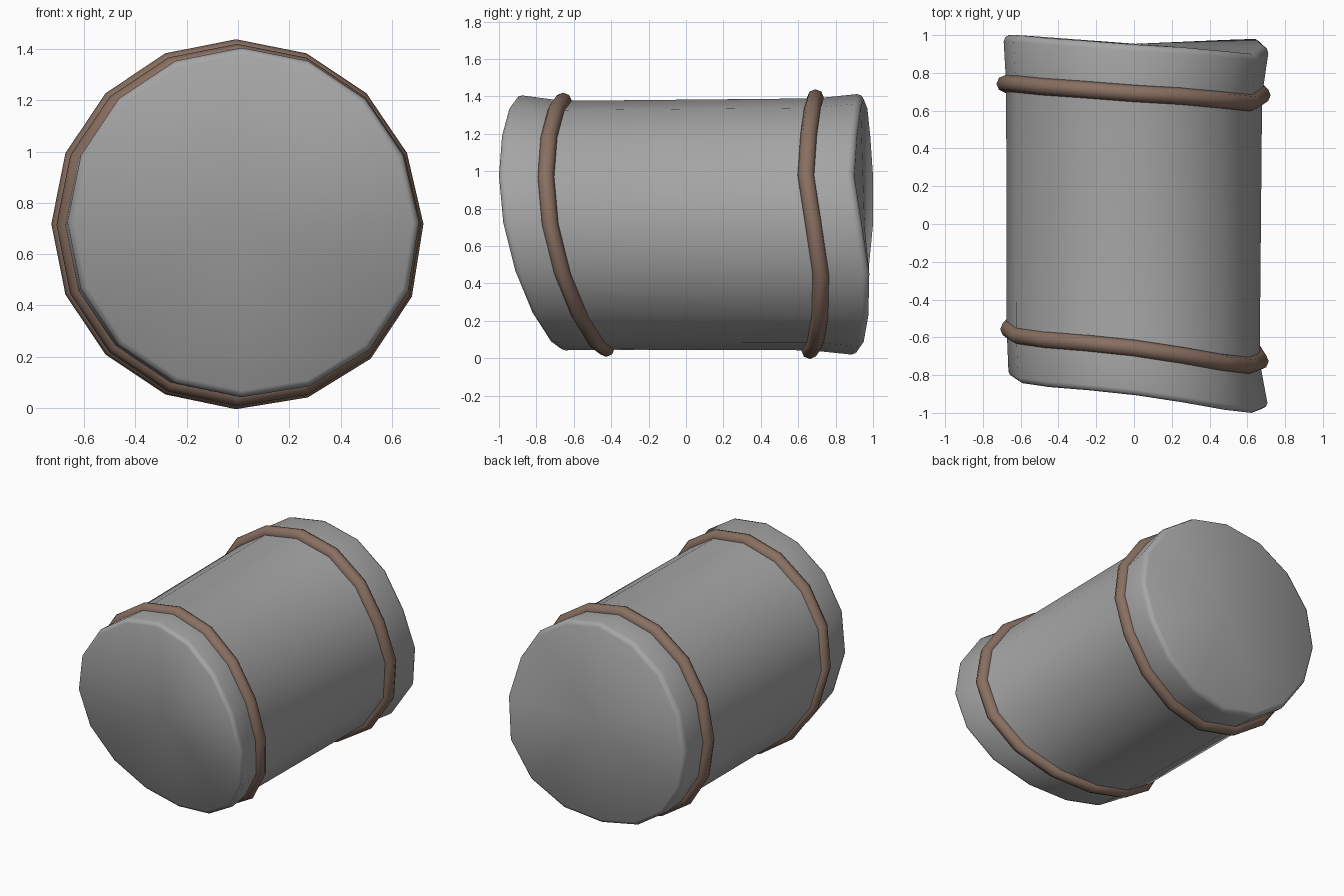
import bpy, bmesh, math
from mathutils import Vector

SIDES = 16
ANGLES = [math.tau * i / SIDES for i in range(SIDES)]

cube = bpy.data.objects.get("Cube")
if cube:
    bpy.data.objects.remove(cube, do_unlink=True)


def material(name, color):
    mat = bpy.data.materials.new(name)
    mat.use_nodes = True
    mat.diffuse_color = color
    mat.node_tree.nodes["Principled BSDF"].inputs["Base Color"].default_value = color
    return mat


# Wavy outline of each end, as y by angle around the axis
front_edge = [-0.842 - 0.115 * math.sin(a) - 0.085 * math.cos(a) - 0.05 * math.cos(2 * a)
              for a in ANGLES]
back_edge = [0.94, 0.90, 0.915, 0.935, 0.95, 0.97, 0.985, 1.0,
             1.0, 0.975, 0.945, 0.925, 0.92, 0.95, 0.975, 0.98]


def loop(radius, edge, shift, cx=0.0, cz=0.715):
    """Ring around the y axis, following an end outline, with a slight low bulge."""
    pts = []
    for a, y in zip(ANGLES, edge):
        r = radius + 0.025 * max(0, math.cos(a + math.radians(35))) ** 4
        pts.append(Vector((cx + r * math.cos(a), y + shift, cz + r * math.sin(a))))
    return pts


def loft(name, loops, mat, closed):
    """Skin consecutive loops; join the ends, or cap them with fans."""
    bm = bmesh.new()
    rings = [[bm.verts.new(p) for p in pts] for pts in loops]
    pairs = list(zip(rings, rings[1:]))
    if closed:
        pairs.append((rings[-1], rings[0]))
    for a, b in pairs:
        for i in range(SIDES):
            j = (i + 1) % SIDES
            bm.faces.new((a[i], a[j], b[j], b[i]))
    if not closed:
        for ring in (rings[0], rings[-1]):
            mid = bm.verts.new(sum((v.co for v in ring), Vector()) / SIDES)
            for i in range(SIDES):
                bm.faces.new((ring[i], ring[(i + 1) % SIDES], mid))
    bmesh.ops.recalc_face_normals(bm, faces=bm.faces)
    mesh = bpy.data.meshes.new(name)
    bm.to_mesh(mesh)
    bm.free()
    mesh.materials.append(mat)
    obj = bpy.data.objects.new(name, mesh)
    bpy.context.collection.objects.link(obj)
    bpy.ops.object.select_all(action="DESELECT")
    obj.select_set(True)
    bpy.context.view_layer.objects.active = obj
    bpy.ops.object.shade_smooth_by_angle(angle=math.radians(50))


def band(name, edge, offset, radius, mat, cx, cz):
    """Rope band parallel to an end outline, partly sunk into the roll."""
    loops = []
    for k in range(8):
        t = math.tau * k / 8
        loops.append(loop(radius + 0.045 * math.cos(t), edge,
                          offset + 0.045 * math.sin(t), cx, cz))
    loft(name, loops, mat, True)


gray = material("gray", (0.38, 0.38, 0.38, 1))
brown = material("brown", (0.25, 0.16, 0.12, 1))

# Roll with softened, slightly flared ends
loft("roll", [
    loop(0.655, front_edge, 0.0, 0.015, 0.725),
    loop(0.673, front_edge, 0.01, 0.015, 0.725),
    loop(0.68, front_edge, 0.03, 0.015, 0.725),
    loop(0.664, front_edge, 0.25, -0.01, 0.712),
    loop(0.672, back_edge, -0.258, -0.005, 0.717),
    loop(0.695, back_edge, -0.035, 0.005, 0.717),
    loop(0.687, back_edge, -0.012, 0.005, 0.717),
    loop(0.668, back_edge, 0.0, 0.005, 0.717),
], gray, False)

# Two bands around it
band("front_band", front_edge, 0.25, 0.66, brown, -0.003, 0.715)
band("back_band", back_edge, -0.258, 0.675, brown, -0.008, 0.718)
